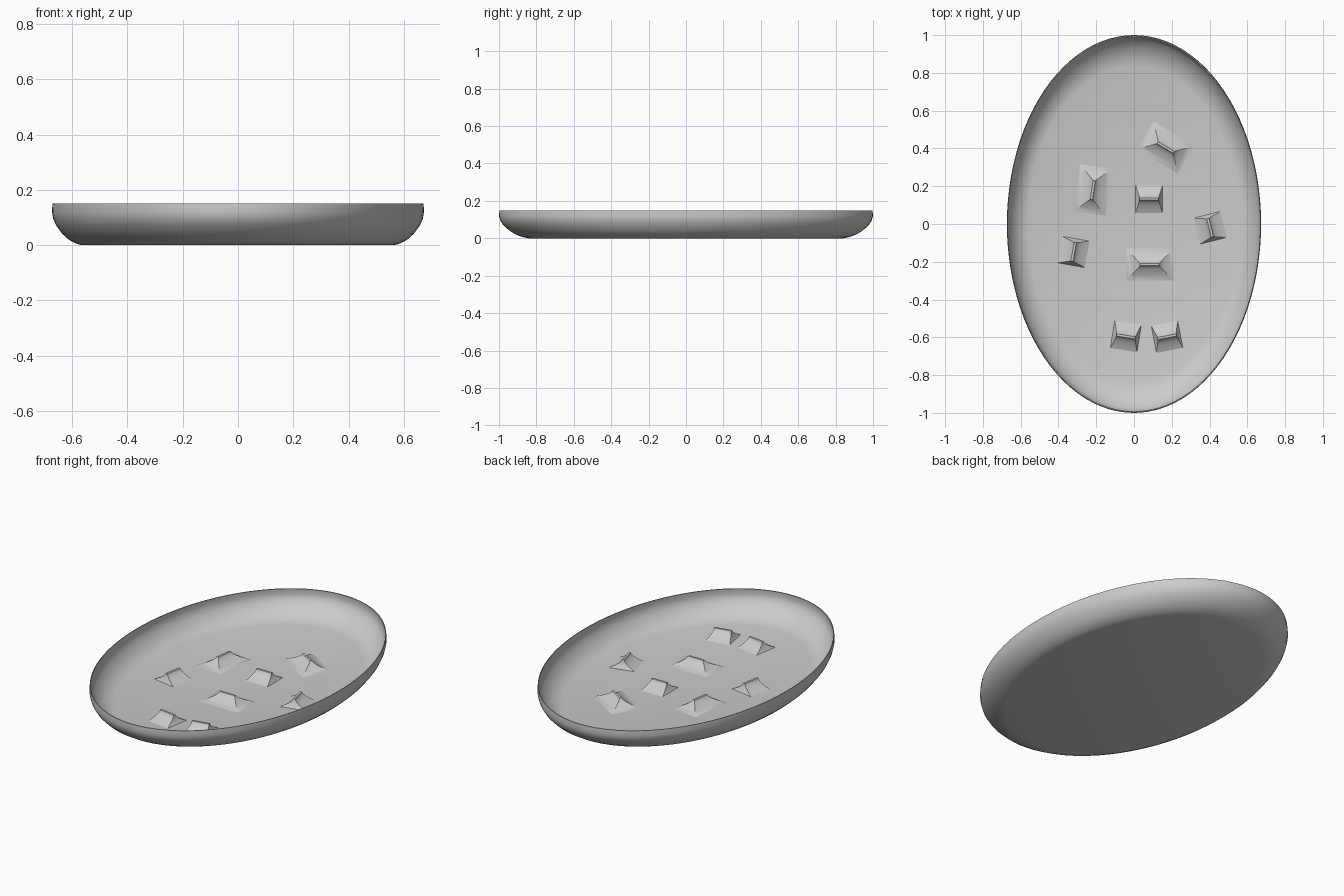
import bpy, bmesh
from math import sin, cos, tau, radians

if "Cube" in bpy.data.objects:
    bpy.data.objects.remove(bpy.data.objects["Cube"])

SEG = 96
ASPECT = 0.673      # oval width / length
THICK = 0.006       # thin shell


def make_object(name, bm, smooth_angle):
    bmesh.ops.recalc_face_normals(bm, faces=bm.faces)
    mesh = bpy.data.meshes.new(name)
    bm.to_mesh(mesh)
    bm.free()
    obj = bpy.data.objects.new(name, mesh)
    bpy.context.collection.objects.link(obj)
    bpy.ops.object.select_all(action='DESELECT')
    obj.select_set(True)
    bpy.context.view_layer.objects.active = obj
    bpy.ops.object.shade_smooth_by_angle(angle=radians(smooth_angle))
    return obj


def loft(bm, rings):
    """Bridge equal-sized vertex rings and cap both ends."""
    for a, b in zip(rings, rings[1:]):
        n = len(a)
        for i in range(n):
            bm.faces.new((a[i], a[(i + 1) % n], b[(i + 1) % n], b[i]))
    bm.faces.new(rings[0])
    bm.faces.new(rings[-1])


# Oval dish: outer profile up to the rim, then back down the inside
outer = [(0.84, 0), (0.875, 0.007), (0.91, 0.02), (0.945, 0.041),
         (0.978, 0.072), (0.993, 0.095), (1.0, 0.12), (0.997, 0.15)]
inner = [(r - THICK, z + THICK * (1 - z / 0.15)) for r, z in reversed(outer)]
bm = bmesh.new()
rings = [[bm.verts.new((ASPECT * r * cos(tau * i / SEG), r * sin(tau * i / SEG), z))
          for i in range(SEG)] for r, z in outer + inner]
loft(bm, rings)
make_object("oval_dish", bm, 40)


# Raised grips: ridged bumps with concave flanks
def grip(name, x, y, angle, length, width, ridge, height=0.05, steps=8):
    bm = bmesh.new()
    rings = []
    for k in range(steps + 1):
        t = k / steps
        flare = (1 - t) ** 1.7
        hx = (ridge + (length - ridge) * flare) / 2
        hy = (0.012 + (width - 0.012) * flare) / 2
        z = THICK - 0.002 + (height + 0.002) * t
        rings.append([bm.verts.new((sx * hx, sy * hy, z))
                      for sx, sy in ((-1, -1), (1, -1), (1, 1), (-1, 1))])
    loft(bm, rings)
    obj = make_object(name, bm, 30)
    obj.location = (x, y, 0)
    obj.rotation_euler.z = radians(angle)


wide = [(0.083, -0.215, 0), (-0.218, 0.18, 82), (0.168, 0.405, -31)]
for i, (x, y, a) in enumerate(wide):
    grip(f"wide_grip_{i + 1}", x, y, a, 0.26, 0.18, 0.10)

narrow = [(0.08, 0.132, 0), (-0.32, -0.148, 80), (0.403, -0.02, 104),
          (-0.043, -0.595, -9), (0.175, -0.597, 11)]
for i, (x, y, a) in enumerate(narrow):
    grip(f"narrow_grip_{i + 1}", x, y, a, 0.145, 0.155, 0.10)
